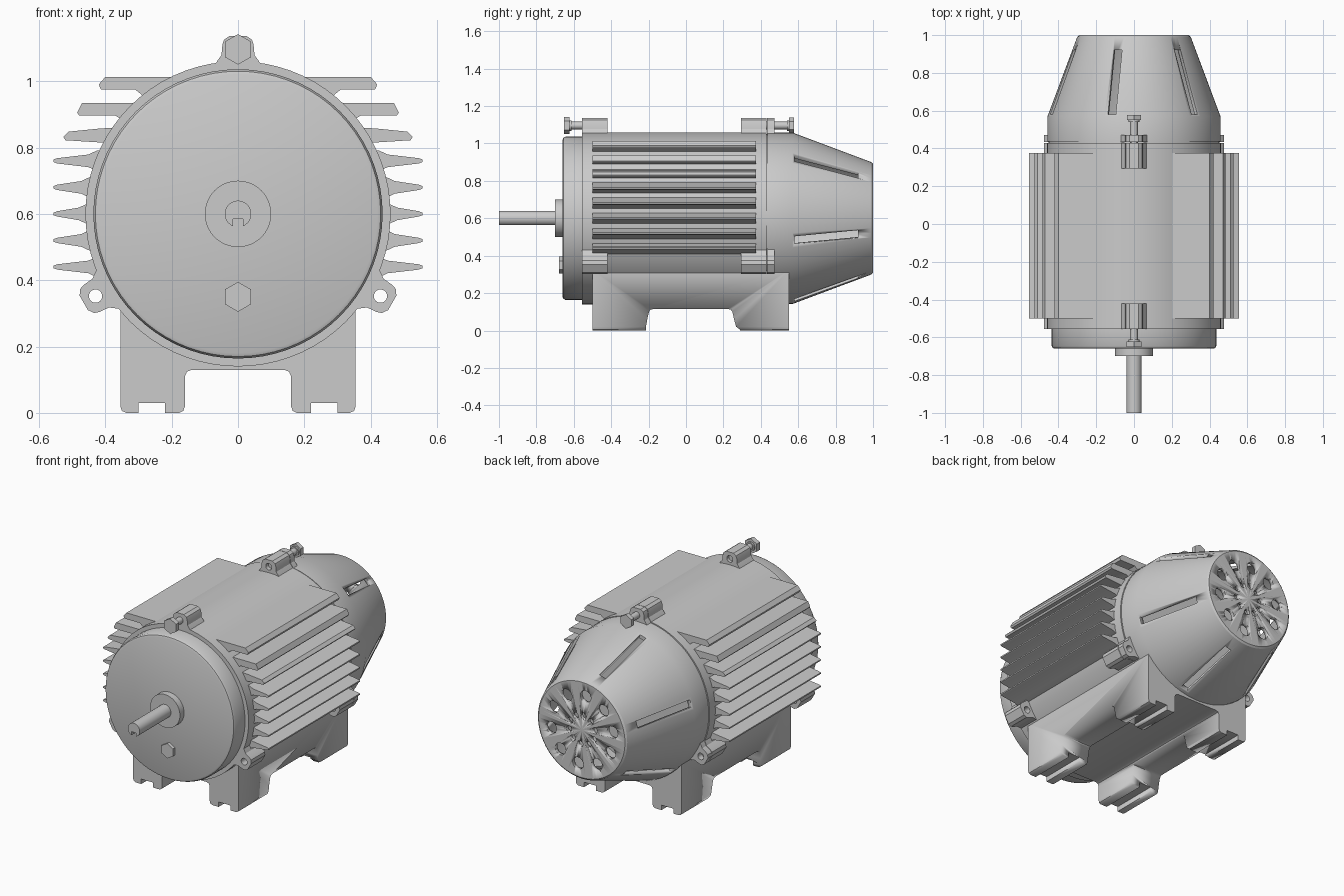
import bpy, bmesh
from math import sin, cos, pi, radians, sqrt
from mathutils import Matrix, Vector

if "Cube" in bpy.data.objects:
    bpy.data.objects.remove(bpy.data.objects["Cube"])

CZ = 0.6      # height of the motor axis
SEG = 72


def finish(name, me, angle=30):
    ob = bpy.data.objects.new(name, me)
    bpy.context.collection.objects.link(ob)
    bpy.ops.object.select_all(action='DESELECT')
    ob.select_set(True)
    bpy.context.view_layer.objects.active = ob
    bpy.ops.object.shade_smooth_by_angle(angle=radians(angle))
    return ob


def plate(name, loops, y0, y1, turn=0):
    """Extrude (x, z) outlines along y; inner loops become holes."""
    cu = bpy.data.curves.new(name, 'CURVE')
    cu.dimensions, cu.fill_mode, cu.extrude = '2D', 'BOTH', (y1 - y0) / 2
    for pts in loops:
        sp = cu.splines.new('POLY')
        sp.points.add(len(pts) - 1)
        for p, (x, z) in zip(sp.points, pts):
            p.co = (x, z, 0, 1)
        sp.use_cyclic_u = True
    tmp = bpy.data.objects.new(name, cu)
    bpy.context.collection.objects.link(tmp)
    dg = bpy.context.evaluated_depsgraph_get()
    me = bpy.data.meshes.new_from_object(tmp.evaluated_get(dg))
    bpy.data.objects.remove(tmp)
    bm = bmesh.new()
    bm.from_mesh(me)
    bm.transform(Matrix.Rotation(turn, 4, 'Z') @ Matrix.Translation((0, (y0 + y1) / 2, 0))
                 @ Matrix.Rotation(pi / 2, 4, 'X'))
    bmesh.ops.remove_doubles(bm, verts=bm.verts, dist=1e-5)
    bmesh.ops.recalc_face_normals(bm, faces=bm.faces)
    bm.to_mesh(me)
    bm.free()
    return finish(name, me)


def lathe(name, profile, angle=30):
    """Spin (radius, y) points about the motor axis; profile starts and ends on it."""
    bm = bmesh.new()
    rings = []
    for r, y in profile:
        n = SEG if r > 0 else 1
        rings.append([bm.verts.new((r * sin(2 * pi * i / SEG), y, CZ + r * cos(2 * pi * i / SEG)))
                      for i in range(n)])
    for a, b in zip(rings, rings[1:]):
        for i in range(SEG):
            j = (i + 1) % SEG
            if len(a) == 1:
                bm.faces.new((a[0], b[i], b[j]))
            elif len(b) == 1:
                bm.faces.new((a[i], b[0], a[j]))
            else:
                bm.faces.new((a[i], b[i], b[j], a[j]))
    bmesh.ops.recalc_face_normals(bm, faces=bm.faces)
    me = bpy.data.meshes.new(name)
    bm.to_mesh(me)
    bm.free()
    return finish(name, me, angle)


def circle(x, z, r, n=24, phase=0):
    return [(x + r * sin(2 * pi * i / n + phase), z + r * cos(2 * pi * i / n + phase)) for i in range(n)]


def cut(ob, cutter):
    mod = ob.modifiers.new('cut', 'BOOLEAN')
    mod.operation, mod.solver, mod.object = 'DIFFERENCE', 'EXACT', cutter
    cutter.hide_render = True
    cutter.hide_set(True)


# Housing and front cap
lathe('housing', [(0, -0.555), (0.46, -0.555), (0.46, 0.43), (0.452, 0.43), (0.452, 0.436), (0, 0.436)])
lathe('front_cap', [(0, -0.66), (0.42, -0.66), (0.43, -0.656), (0.436, -0.645), (0.436, -0.55), (0, -0.55)])
lathe('shaft_collar', [(0, -0.70), (0.1, -0.70), (0.1, -0.65), (0, -0.65)])

# Shaft with keyway along the underside
arc = [(0.04 * sin(a), CZ + 0.04 * cos(a)) for a in [radians(-157 + 314 * i / 32) for i in range(33)]]
plate('shaft', [arc + [(0.0156, 0.585), (-0.0156, 0.585)]], -1.0, -0.69)

# Fan cover: hollow cone with slots and vent holes
cover = lathe('fan_cover', [(0, 1.0), (0.29, 1.0), (0.3, 0.992), (0.458, 0.57), (0.458, 0.436), (0.438, 0.436),
                            (0.438, 0.565), (0.285, 0.978), (0, 0.978)], 25)
bm = bmesh.new()
for k in range(6):
    a = radians(45 + 60 * k)
    m = (Matrix.Translation((0, 0.75, CZ)) @ Matrix.Rotation(a, 4, 'Y')
         @ Matrix.Translation((0, 0, 0.4)) @ Matrix.Diagonal((0.043, 0.34, 0.4, 1)))
    bmesh.ops.create_cube(bm, size=1, matrix=m)
for ring_r, hole_r in ((0.21, 0.036), (0.088, 0.018)):
    for k in range(10):
        a = radians(-7 + 36 * k)
        m = (Matrix.Translation((ring_r * sin(a), 0.99, CZ + ring_r * cos(a))) @ Matrix.Rotation(pi / 2, 4, 'X'))
        bmesh.ops.create_cone(bm, cap_ends=True, segments=20, radius1=hole_r, radius2=hole_r,
                              depth=0.06, matrix=m)
me = bpy.data.meshes.new('vent_cutter')
bm.to_mesh(me)
bm.free()
cut(cover, finish('vent_cutter', me))

# Cooling fins: three flat upper ones, five tapered lower ones
fins = [[(0.15, 1.013), (0.40, 1.013), (0.42, 0.99), (0.413, 0.975), (0.31, 0.975), (0.285, 0.955), (0.15, 0.955)],
        [(0.28, 0.935), (0.47, 0.935), (0.485, 0.905), (0.478, 0.896), (0.37, 0.896), (0.34, 0.88), (0.28, 0.88)],
        [(0.33, 0.863), (0.42, 0.857), (0.51, 0.848), (0.527, 0.832), (0.52, 0.822), (0.41, 0.815), (0.33, 0.80)]]
for z in (0.76, 0.68, 0.60, 0.52, 0.44):
    b = sqrt(0.46 ** 2 - (z - CZ) ** 2)
    half = [(b - 0.05, 0.034), (b - 0.006, 0.031), (b + 0.02, 0.019), (0.545, 0.008), (0.556, 0.004)]
    fins.append([(x, z + h) for x, h in half] + [(x, z - h) for x, h in reversed(half)])
for i, f in enumerate(fins):
    for side, s in (('right', 1), ('left', -1)):
        plate(f'fin_{side}_{i + 1}', [[(s * x, z) for x, z in f]], -0.5, 0.375)

# Mounting lugs, three around the axis at each end and on the cover
half = [(-0.075, 0.44), (-0.062, 0.462), (-0.05, 0.478), (-0.047, 0.51), (-0.042, 0.525), (-0.025, 0.537)]
outline = half + [(-t, r) for t, r in reversed(half)]
for where, y0, y1 in (('front', -0.555, -0.42), ('rear', 0.295, 0.43), ('cover', 0.433, 0.472)):
    for i, deg in enumerate((90, -30, 210)):
        a = radians(deg)
        pts = [(r * cos(a) - t * sin(a), CZ + r * sin(a) + t * cos(a)) for t, r in outline]
        hole = circle(0.496 * cos(a), CZ + 0.496 * sin(a), 0.02)
        plate(f'lug_{where}_{i + 1}', [pts, hole], y0, y1)

# Hex bolts
ZB = CZ + 0.496
plate('front_bolt_head', [circle(0, ZB, 0.046, 6)], -0.652, -0.622)
plate('front_bolt_washer', [circle(0, ZB, 0.028)], -0.623, -0.612)
plate('front_bolt_shank', [circle(0, ZB, 0.0202)], -0.63, -0.44)
plate('rear_bolt_head', [circle(0, ZB, 0.042, 6)], 0.55, 0.577)
plate('rear_bolt_washer', [circle(0, ZB, 0.028)], 0.54, 0.551)
plate('rear_bolt_shank', [circle(0, ZB, 0.0202)], 0.32, 0.56)
plate('cap_bolt_head', [circle(0, 0.35, 0.045, 6)], -0.68, -0.65)

# Base with four slotted feet
right = [(0.355, 0.02), (0.35, 0.006), (0.337, 0), (0.30, 0), (0.30, 0.03), (0.22, 0.03), (0.22, 0),
         (0.177, 0), (0.165, 0.006), (0.16, 0.02), (0.16, 0.11), (0.154, 0.124), (0.14, 0.13)]
saddle = [(0.45 * sin(a), CZ - 0.45 * cos(a)) for a in [radians(-52.08 + 104.16 * i / 32) for i in range(33)]]
base = plate('base', [right + [(-x, z) for x, z in reversed(right)] + saddle], -0.5, 0.55)
notch = [(-0.215, -0.05), (-0.215, 0.015), (-0.207, 0.06), (-0.198, 0.1), (-0.19, 0.111), (-0.175, 0.115),
         (0.225, 0.115), (0.24, 0.111), (0.248, 0.1), (0.257, 0.06), (0.268, 0.02), (0.29, 0.004), (0.29, -0.05)]
cut(base, plate('foot_cutter', [notch], -0.6, 0.6, pi / 2))
